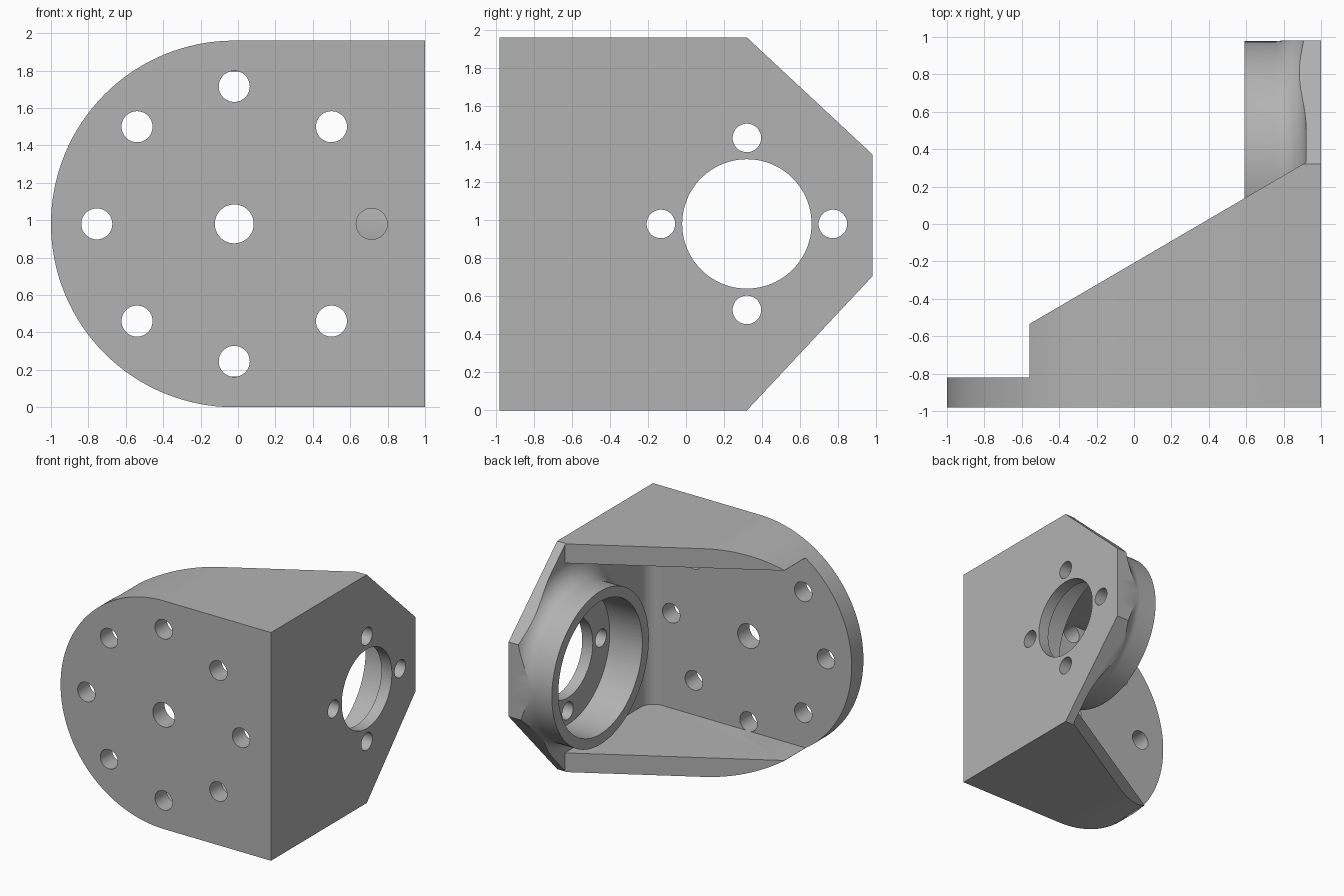
import bpy, bmesh, math
from mathutils import Vector

if "Cube" in bpy.data.objects:
    bpy.data.objects.remove(bpy.data.objects["Cube"])

grey = bpy.data.materials.new("plain grey")
grey.diffuse_color = (0.45, 0.45, 0.45, 1)
grey.use_nodes = True
grey.node_tree.nodes["Principled BSDF"].inputs["Base Color"].default_value = grey.diffuse_color
MID = 0.98          # height of every main centre line
RING_Y = 0.32       # bearing ring centre


def finish(name, bm):
    bmesh.ops.recalc_face_normals(bm, faces=bm.faces)
    me = bpy.data.meshes.new(name)
    bm.to_mesh(me)
    bm.free()
    me.materials.append(grey)
    ob = bpy.data.objects.new(name, me)
    bpy.context.collection.objects.link(ob)
    return ob


def prism(name, pts, axis, lo, hi):
    """Extrude a 2D profile along an axis; the other two axes keep xyz order."""
    bm = bmesh.new()
    verts = []
    for a, b in pts:
        co = [a, b]
        co.insert(axis, lo)
        verts.append(bm.verts.new(co))
    face = bm.faces.new(verts)
    ext = bmesh.ops.extrude_face_region(bm, geom=[face])
    step = Vector((0, 0, 0))
    step[axis] = hi - lo
    bmesh.ops.translate(bm, vec=step, verts=[v for v in ext["geom"] if isinstance(v, bmesh.types.BMVert)])
    return finish(name, bm)


def arc(cx, cy, r, a0, a1, n):
    return [(cx + r * math.cos(math.radians(a0 + (a1 - a0) * i / n)),
             cy + r * math.sin(math.radians(a0 + (a1 - a0) * i / n))) for i in range(n + 1)]


def rod(name, cx, cy, r, axis, lo, hi, n=48):
    return prism(name, arc(cx, cy, r, 0, 360, n)[:-1], axis, lo, hi)


def combine(ob, other, op):
    mod = ob.modifiers.new(op.lower(), 'BOOLEAN')
    mod.operation, mod.solver, mod.object = op, 'EXACT', other
    bpy.context.view_layer.objects.active = ob
    bpy.ops.object.modifier_apply(modifier=mod.name)
    bpy.data.objects.remove(other, do_unlink=True)


# Outer block: round-ended front outline
bracket = prism("bracket", [(1, 0), (1, 1.96)] + arc(-0.02, MID, 0.98, 90, 270, 64), 1, -0.98, 0.98)

# Plan outline: front plate, sloping gussets, side plate
plan = [(-1.1, -1.1), (1.1, -1.1), (1.1, 1.1), (0.92, 1.1), (0.92, 0.33),
        (-0.56, -0.535), (-0.56, -0.82), (-1.1, -0.82)]
combine(bracket, prism("plan", plan, 2, -0.1, 2.1), 'INTERSECT')

# Hollow between the gussets, with a rounded inner corner
hollow = [(-1.2, -0.82)] + arc(0.80, -0.70, 0.12, 270, 360, 12) + [(0.92, 1.2), (-1.2, 1.2)]
combine(bracket, prism("hollow", hollow, 2, MID - 0.815, MID + 0.815), 'DIFFERENCE')

# Bearing ring turned about x, flaring into the side plate
profile = [(0.59, 0), (0.59, 0.658)] + arc(0.76, 0.818, 0.16, 270, 360, 14) + [(0.96, 0.818), (0.96, 0)]
bm = bmesh.new()
pv = [bm.verts.new((x, RING_Y, MID + r)) for x, r in profile]
edges = [bm.edges.new(p) for p in zip(pv, pv[1:])]
bmesh.ops.spin(bm, geom=pv + edges, cent=(0, RING_Y, MID), axis=(1, 0, 0),
               angle=2 * math.pi, steps=96, use_merge=True)
bmesh.ops.remove_doubles(bm, verts=bm.verts, dist=1e-4)
combine(bracket, finish("ring", bm), 'UNION')

# Side outline with the two clipped corners
side = [(-1.1, -0.1), (-1.1, 2.1), (0.32, 2.1), (0.32, 1.96), (0.98, 1.345),
        (0.98, 0.705 - 0.09), (0.32, 0), (0.32, -0.1)]
side[5] = (0.98, 0.705)
combine(bracket, prism("side", side, 0, -1.2, 1.2), 'INTERSECT')

# Bearing seat, shaft hole and its four screw holes
combine(bracket, rod("seat", RING_Y, MID, 0.57, 0, 0.4, 0.90, 96), 'DIFFERENCE')
combine(bracket, rod("shaft_hole", RING_Y, MID, 0.34, 0, 0.8, 1.1, 96), 'DIFFERENCE')
for y, z in arc(RING_Y, MID, 0.452, 0, 270, 3):
    combine(bracket, rod("screw_hole", y, z, 0.075, 0, 0.8, 1.1), 'DIFFERENCE')

# Front plate centre hole and bolt circle
combine(bracket, rod("centre_hole", -0.02, MID, 0.104, 1, -1.1, -0.7), 'DIFFERENCE')
for x, z in arc(-0.02, MID, 0.735, 0, 315, 7):
    combine(bracket, rod("bolt_hole", x, z, 0.083, 1, -1.1, -0.72), 'DIFFERENCE')

# Smooth the curved walls, keep the edges crisp
bpy.ops.object.select_all(action='DESELECT')
bracket.select_set(True)
bpy.context.view_layer.objects.active = bracket
bpy.ops.object.shade_smooth_by_angle(angle=math.radians(25))
